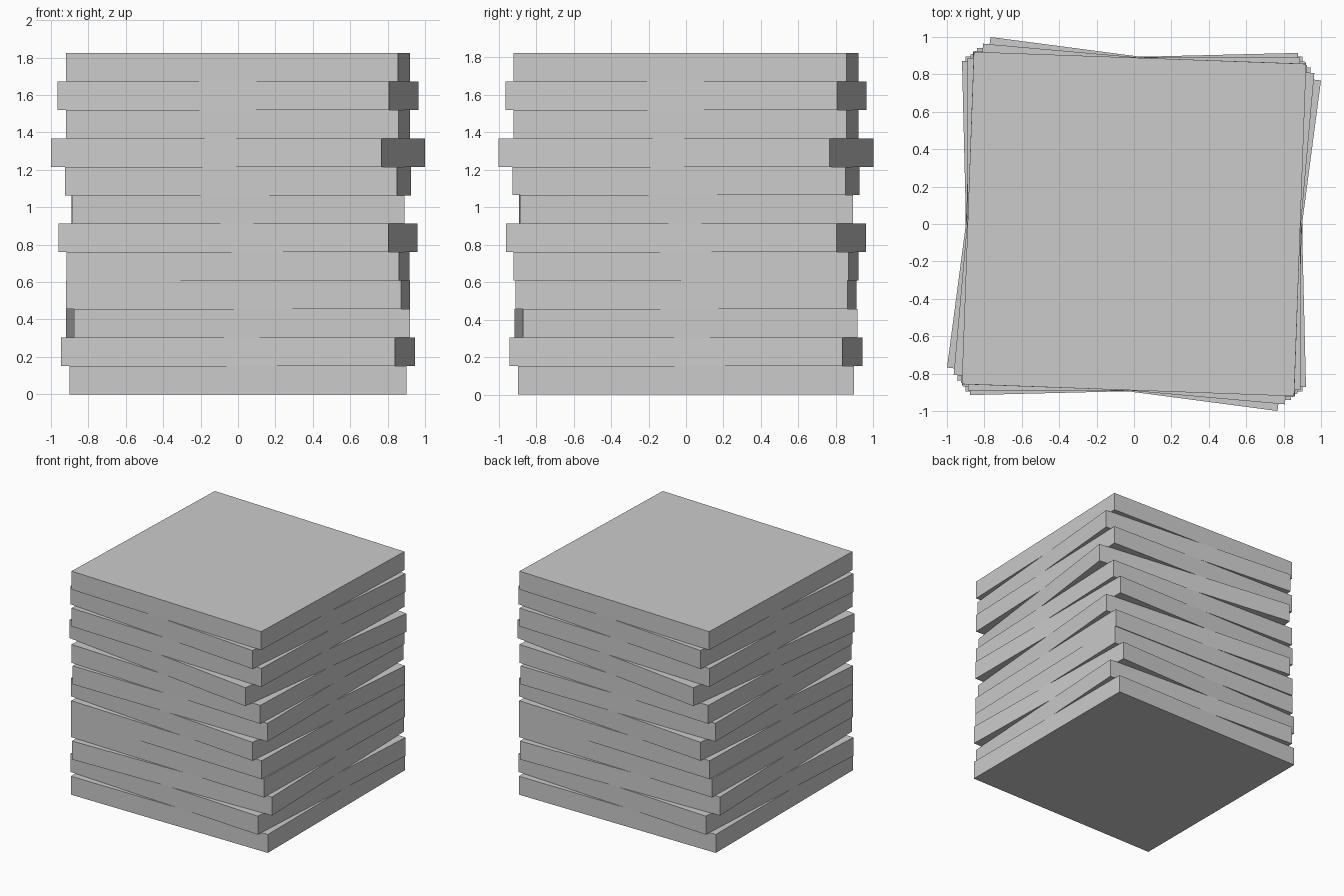
import bpy
from math import radians

if "Cube" in bpy.data.objects:
    bpy.data.objects.remove(bpy.data.objects["Cube"])

THICK = 0.152

# Half width, half depth and twist in degrees, from bottom to top
SLABS = [
    (0.900, 0.896, 0.0), (0.894, 0.890, -3.4), (0.898, 0.893, 1.4),
    (0.897, 0.886, -1.55), (0.889, 0.895, -1.75), (0.886, 0.886, -5.07),
    (0.889, 0.889, 0.1), (0.889, 0.889, -2.4), (0.891, 0.891, -7.5),
    (0.889, 0.889, -2.03), (0.889, 0.889, -5.07), (0.889, 0.889, -2.08),
]


def add_slab(index, half_x, half_y, twist):
    bpy.ops.mesh.primitive_cube_add(
        size=1, location=(0, 0, (index + 0.5) * THICK),
        rotation=(0, 0, radians(twist)))
    slab = bpy.context.object
    slab.name = f"slab_{index + 1:02d}"
    slab.scale = (2 * half_x, 2 * half_y, THICK)
    bpy.ops.object.transform_apply(location=False, rotation=False, scale=True)


# Stack of loosely twisted square slabs
for i, slab in enumerate(SLABS):
    add_slab(i, *slab)
